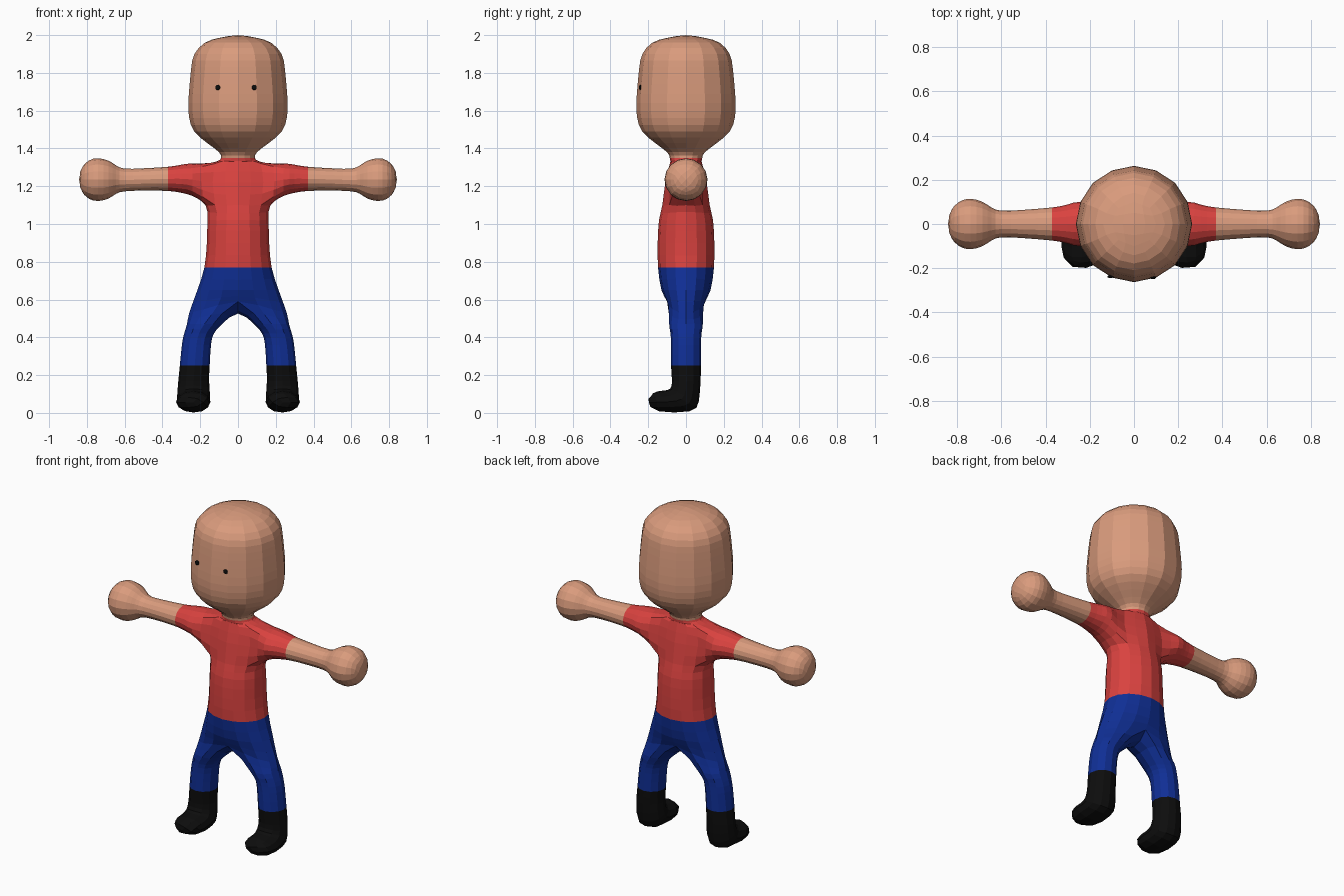
import bpy, bmesh, math
from mathutils import Vector

if "Cube" in bpy.data.objects:
    bpy.data.objects.remove(bpy.data.objects["Cube"])

def material(name, rgb):
    m = bpy.data.materials.new(name)
    m.diffuse_color = (*rgb, 1)
    m.use_nodes = True
    m.node_tree.nodes["Principled BSDF"].inputs["Base Color"].default_value = m.diffuse_color
    return m

SKIN, SHIRT, TROUSERS, BLACK = range(4)
mats = [material("skin", (0.70, 0.33, 0.205)), material("shirt red", (0.70, 0.055, 0.05)),
        material("trouser blue", (0.005, 0.028, 0.30)), material("black", (0.004, 0.004, 0.004))]

bm = bmesh.new()

def face(verts, mat):
    bm.faces.new(verts).material_index = mat

def bridge(a, b, mat):
    """Join two closed rings with quads."""
    n = len(a)
    for i in range(n):
        face((a[i], a[(i + 1) % n], b[(i + 1) % n], b[i]), mat)

def cap(ring, tip, mat, closed=True):
    """Close a ring with quads that meet at a tip."""
    c = bm.verts.new(tip)
    n = len(ring)
    for i in range(0, n if closed else n - 1, 2):
        face((ring[i], ring[i + 1], ring[(i + 2) % n], c), mat)

# Torso, neck and head: half rings (height, half width, half depth, colour above)
trunk = [(0.53, .258, .10, TROUSERS), (0.65, .215, .13, TROUSERS), (0.77, .178, .148, SHIRT),
         (0.90, .165, .15, SHIRT), (1.02, .162, .143, SHIRT), (1.10, .172, .125, SHIRT),
         (1.22, .19, .11, SHIRT), (1.32, .17, .085, SHIRT), (1.333, .108, .083, SHIRT),
         (1.35, .09, .086, SKIN), (1.38, .10, .10, SKIN), (1.43, .165, .165, SKIN),
         (1.49, .232, .232, SKIN), (1.56, .258, .258, SKIN), (1.64, .263, .263, SKIN),
         (1.74, .256, .256, SKIN), (1.83, .247, .247, SKIN), (1.90, .231, .231, SKIN),
         (1.96, .175, .178, SKIN), (1.985, .10, .10, SKIN)]
rings = []
for j, (z, a, d, mat) in enumerate(trunk):
    ring = []
    for k in range(5):
        t = k * math.pi / 4
        x = 0 if k in (0, 4) else a * math.sin(t)
        lift = 0.06 * (1 - x / a) if j == 0 else 0      # arch between the legs
        ring.append(bm.verts.new((x, -d * math.cos(t), z + lift)))
    rings.append(ring)
ARM = 5                                                 # arm opening spans rings 5 to 7
for j in range(len(rings) - 1):
    for k in range(4):
        if j in (ARM, ARM + 1) and k in (1, 2):
            continue
        lo, hi = rings[j], rings[j + 1]
        face((lo[k], lo[k + 1], hi[k + 1], hi[k]), trunk[j][3])
cap(rings[-1], (0, 0, 2.0), SKIN, closed=False)

# Arm and hand: rings (x, bottom, top, half depth, colour before the ring)
low, mid, top = rings[ARM:ARM + 3]
prev = [low[1], low[2], low[3], mid[3], top[3], top[2], top[1], mid[1]]
bm.verts.remove(mid[2])
arm = [(.24, 1.148, 1.321, .10, SHIRT), (.30, 1.165, 1.314, .088, SHIRT), (.37, 1.175, 1.303, .075, SHIRT),
       (.50, 1.177, 1.295, .064, SKIN), (.60, 1.173, 1.293, .06, SKIN), (.645, 1.160, 1.310, .075, SKIN),
       (.685, 1.135, 1.335, .10, SKIN), (.74, 1.122, 1.348, .114, SKIN), (.79, 1.134, 1.336, .101, SKIN),
       (.825, 1.170, 1.300, .065, SKIN)]
for x, z0, z1, d, mat in arm:
    ring = []
    for i in range(8):
        t = math.radians(225 + 45 * i)
        ring.append(bm.verts.new((x, d * math.cos(t), (z0 + z1) / 2 + (z1 - z0) / 2 * math.sin(t))))
    bridge(prev, ring, mat)
    prev = ring
cap(prev, (.842, 0, 1.235), SKIN)

# Leg and foot: rings (front y, front z, back y, back z, inner x, outer x, colour before)
prev = rings[0] + [bm.verts.new((0, 0, .525))]
leg = [(-.09, .47, .09, .47, .085, .27, TROUSERS), (-.083, .42, .083, .42, .128, .285, TROUSERS),
       (-.08, .36, .08, .36, .143, .297, TROUSERS), (-.08, .25, .08, .25, .15, .308, TROUSERS),
       (-.075, .17, .078, .17, .153, .316, BLACK), (-.085, .128, .068, .06, .148, .322, BLACK),
       (-.125, .118, .02, .008, .147, .325, BLACK), (-.17, .105, -.13, .008, .155, .318, BLACK)]
for fy, fz, by, bz, x0, x1, mat in leg:
    ring = []
    for i in range(6):
        t = math.radians(-30 + 60 * i)
        c = math.cos(t)
        ring.append(bm.verts.new(((x0 + x1) / 2 + (x1 - x0) / 2 * math.sin(t),
                                  (fy + by) / 2 + c * (fy - by) / 2,
                                  (fz + bz) / 2 + c * (fz - bz) / 2)))
    bridge(prev, ring, mat)
    prev = ring
cap(prev, (.237, -.2, .055), BLACK)

# Mirror the half body
copy = bmesh.ops.duplicate(bm, geom=bm.verts[:] + bm.edges[:] + bm.faces[:])["geom"]
for v in copy:
    if isinstance(v, bmesh.types.BMVert):
        v.co.x *= -1
bmesh.ops.remove_doubles(bm, verts=bm.verts[:], dist=0.0001)
bmesh.ops.recalc_face_normals(bm, faces=bm.faces[:])

# Swell the cage so that the subdivided skin passes through the rings above
goal = {v: v.co.copy() for v in bm.verts}
for _ in range(5):
    move = {}
    for v in bm.verts:
        n = len(v.link_edges)
        f = sum((p.calc_center_median() for p in v.link_faces), Vector()) / len(v.link_faces)
        e = sum(((q.verts[0].co + q.verts[1].co) / 2 for q in v.link_edges), Vector()) / n
        move[v] = goal[v] - (f + 2 * e + (n - 3) * v.co) / n
    for v, m in move.items():
        v.co += m

mesh = bpy.data.meshes.new("body")
bm.to_mesh(mesh)
bm.free()
for m in mats:
    mesh.materials.append(m)
body = bpy.data.objects.new("body", mesh)
bpy.context.collection.objects.link(body)
sub = body.modifiers.new("subdivide", 'SUBSURF')
sub.levels = sub.render_levels = 1
sub.use_limit_surface = False

# Eyes
for side, x in (("right", -.107), ("left", .086)):
    bpy.ops.mesh.primitive_uv_sphere_add(segments=10, ring_count=6, radius=.014,
                                         location=(x, -.238 - (.107 - abs(x)) * .2, 1.723))
    eye = bpy.context.object
    eye.name = side + "_eye"
    eye.scale.y = .5
    eye.data.materials.append(mats[BLACK])
